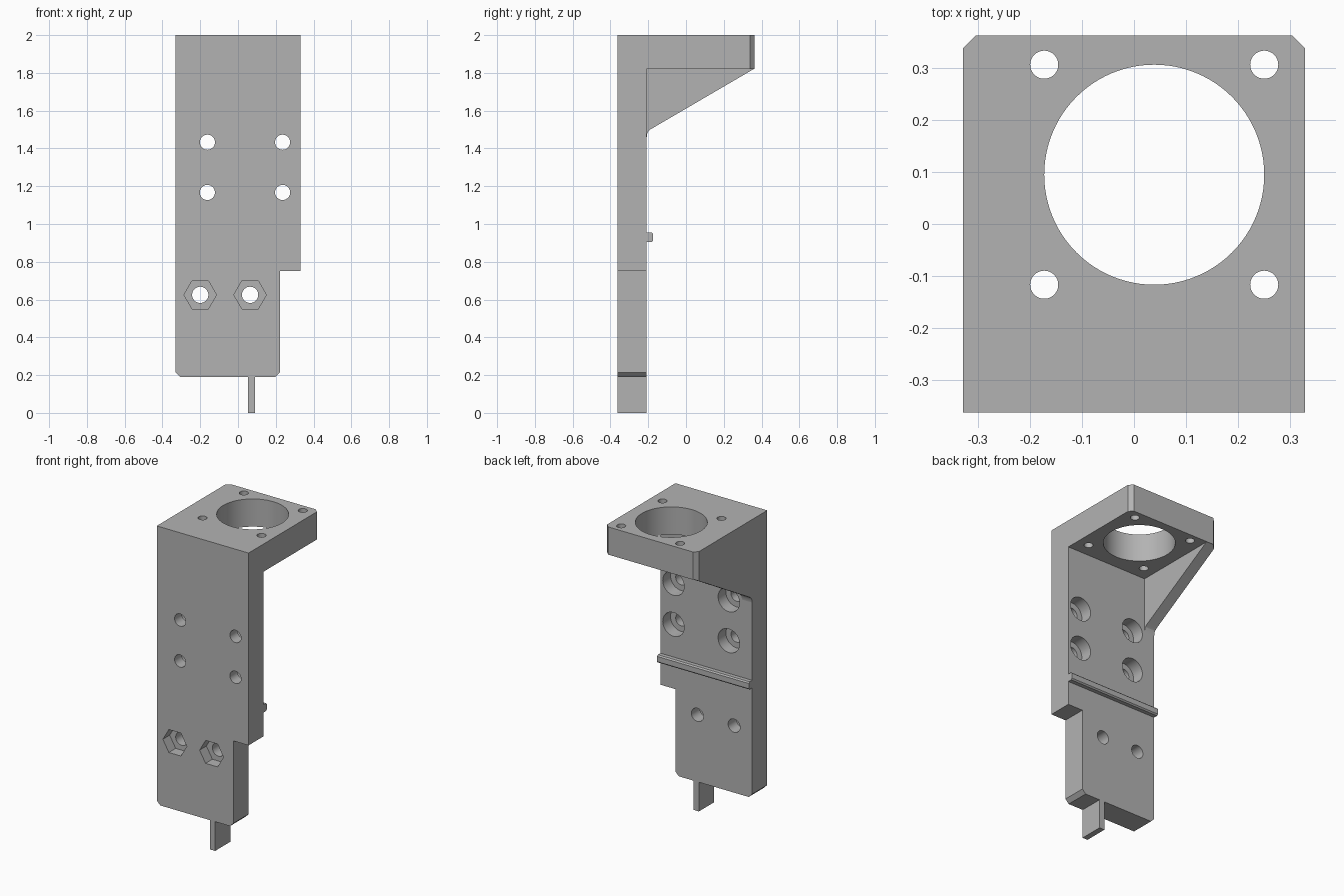
import bpy, bmesh, math

if "Cube" in bpy.data.objects:
    bpy.data.objects.remove(bpy.data.objects["Cube"], do_unlink=True)

grey = bpy.data.materials.new("plain grey")
grey.use_nodes = True
grey.diffuse_color = (0.45, 0.45, 0.45, 1)
grey.node_tree.nodes["Principled BSDF"].inputs["Base Color"].default_value = (0.45, 0.45, 0.45, 1)

PLACE = {
    "x": lambda u, v, t: (t, u, v),
    "y": lambda u, v, t: (u, t, v),
    "z": lambda u, v, t: (u, v, t),
}


def prism(name, outline, axis, start, end):
    """Extrude a 2D outline along an axis."""
    bm = bmesh.new()
    place = PLACE[axis]
    face = bm.faces.new([bm.verts.new(place(u, v, start)) for u, v in outline])
    top = bmesh.ops.extrude_face_region(bm, geom=[face])["geom"]
    offset = place(0, 0, end - start)
    bmesh.ops.translate(bm, vec=offset, verts=[g for g in top if isinstance(g, bmesh.types.BMVert)])
    bmesh.ops.recalc_face_normals(bm, faces=bm.faces)
    mesh = bpy.data.meshes.new(name)
    bm.to_mesh(mesh)
    bm.free()
    mesh.materials.append(grey)
    obj = bpy.data.objects.new(name, mesh)
    bpy.context.collection.objects.link(obj)
    return obj


def ring(u, v, radius, sides=48):
    steps = [2 * math.pi * i / sides for i in range(sides)]
    return [(u + radius * math.cos(a), v + radius * math.sin(a)) for a in steps]


def select(obj):
    bpy.ops.object.select_all(action="DESELECT")
    obj.select_set(True)
    bpy.context.view_layer.objects.active = obj


def cut(obj, outline, axis, start, end):
    """Subtract an extruded outline and discard the cutter."""
    cutter = prism("cutter", outline, axis, start, end)
    cutter.hide_render = True
    mod = obj.modifiers.new("cut", "BOOLEAN")
    mod.operation = "DIFFERENCE"
    mod.solver = "EXACT"
    mod.object = cutter
    select(obj)
    bpy.ops.object.modifier_apply(modifier=mod.name)
    bpy.data.objects.remove(cutter, do_unlink=True)


W, FRONT, BACK, INNER = 0.33, -0.363, 0.363, -0.208
SHELF_Z, FOOT, STEP_X, C = 1.82, 0.19, 0.222, 0.025

# Upright plate with side step, chamfered foot and bottom tab
plate = prism("back_plate", [
    (-W, 2), (W, 2), (W, 0.75), (STEP_X, 0.75), (STEP_X, FOOT + C), (STEP_X - C, FOOT),
    (0.09, FOOT), (0.09, 0), (0.053, 0), (0.053, FOOT), (-W + C, FOOT), (-W, FOOT + C),
], "y", FRONT, INNER)

# Counterbored mounting holes
for x in (-0.162, 0.236):
    for z in (1.167, 1.433):
        cut(plate, ring(x, z, 0.04), "y", -0.5, 0)
        cut(plate, ring(x, z, 0.077), "y", INNER - 0.08, 0)

# Bolt holes with hexagonal nut pockets
for x in (-0.2, 0.064):
    cut(plate, ring(x, 0.625, 0.043), "y", -0.5, 0)
    cut(plate, ring(x, 0.625, 0.086, 6), "y", -0.5, FRONT + 0.07)

# Top shelf with chamfered rear corners
shelf = prism("top_shelf", [
    (-W, INNER), (W, INNER), (W, BACK - C), (W - C, BACK), (-W + C, BACK), (-W, BACK - C),
], "z", SHELF_Z, 2)

# Large central opening and four corner screw holes
CX, CY, PITCH = 0.039, 0.095, 0.212
cut(shelf, ring(CX, CY, PITCH, 96), "z", 1.5, 2.5)
for sx in (-1, 1):
    for sy in (-1, 1):
        cut(shelf, ring(CX + sx * PITCH, CY + sy * PITCH, 0.027), "z", 1.5, 2.5)

# Side gusset with a small fillet where it meets the plate
gusset = prism("side_gusset", [
    (INNER, SHELF_Z), (BACK - 0.005, SHELF_Z), (-0.188, 1.501), (-0.2, 1.49), (-0.206, 1.477), (INNER, 1.46),
], "x", -W, -0.256)
# Trim the gusset to follow the shelf corner chamfer
cut(gusset, [(-W - 0.1, BACK - C - 0.1), (-W + 0.1, BACK - C + 0.1), (-W - 0.1, BACK + 0.1)], "z", 1.4, 2.1)

# Locating rib across the inner face
rib = prism("locating_rib", [
    (INNER, 0.905), (-0.182, 0.905), (-0.174, 0.913), (-0.174, 0.947), (-0.182, 0.955), (INNER, 0.955),
], "x", -W, W)

for part in (plate, shelf, gusset, rib):
    select(part)
    bpy.ops.object.shade_smooth_by_angle(angle=math.radians(20))
